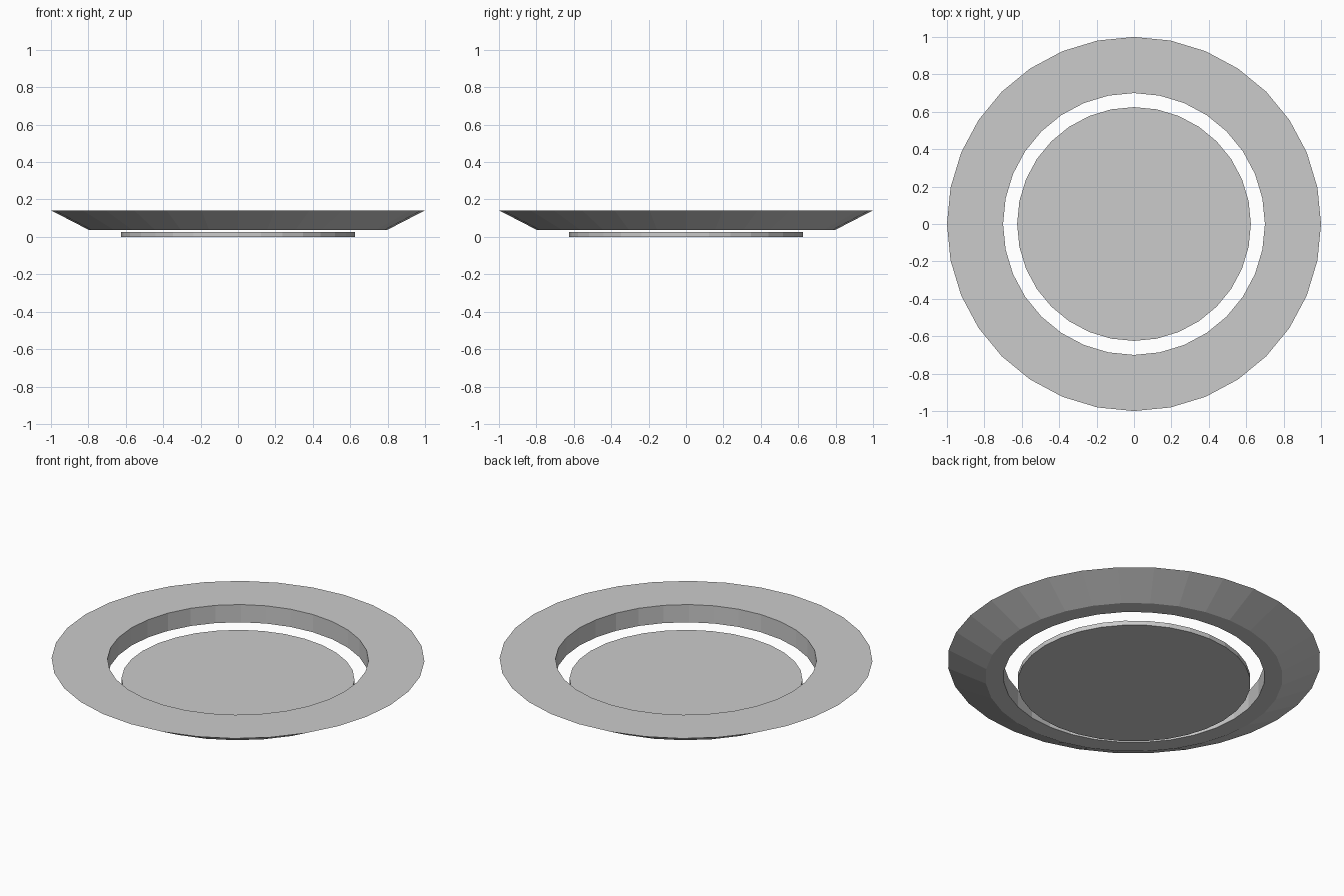
import bpy, bmesh
from math import cos, sin, pi

if "Cube" in bpy.data.objects:
    bpy.data.objects.remove(bpy.data.objects["Cube"])

SIDES = 32

def lathe(name, profile, closed):
    """Spin an (r, z) profile round z; open profiles get flat end caps."""
    bm = bmesh.new()
    rings = [[bm.verts.new((r * cos(2 * pi * i / SIDES), r * sin(2 * pi * i / SIDES), z))
              for i in range(SIDES)] for r, z in profile]
    pairs = list(zip(rings, rings[1:]))
    if closed:
        pairs.append((rings[-1], rings[0]))
    for a, b in pairs:
        for i in range(SIDES):
            j = (i + 1) % SIDES
            bm.faces.new((a[i], a[j], b[j], b[i]))
    if not closed:
        bm.faces.new(rings[0])
        bm.faces.new(rings[-1])
    bmesh.ops.recalc_face_normals(bm, faces=bm.faces)
    mesh = bpy.data.meshes.new(name)
    bm.to_mesh(mesh)
    bm.free()
    obj = bpy.data.objects.new(name, mesh)
    bpy.context.collection.objects.link(obj)
    return obj

# Thin round plate at the bottom
lathe("base_disc", [(0.625, 0.0), (0.625, 0.027)], closed=False)

# Floating ring: straight inner wall, flared outer wall
lathe("flared_ring", [(0.70, 0.037), (0.797, 0.037), (1.0, 0.142), (0.70, 0.142)], closed=True)
